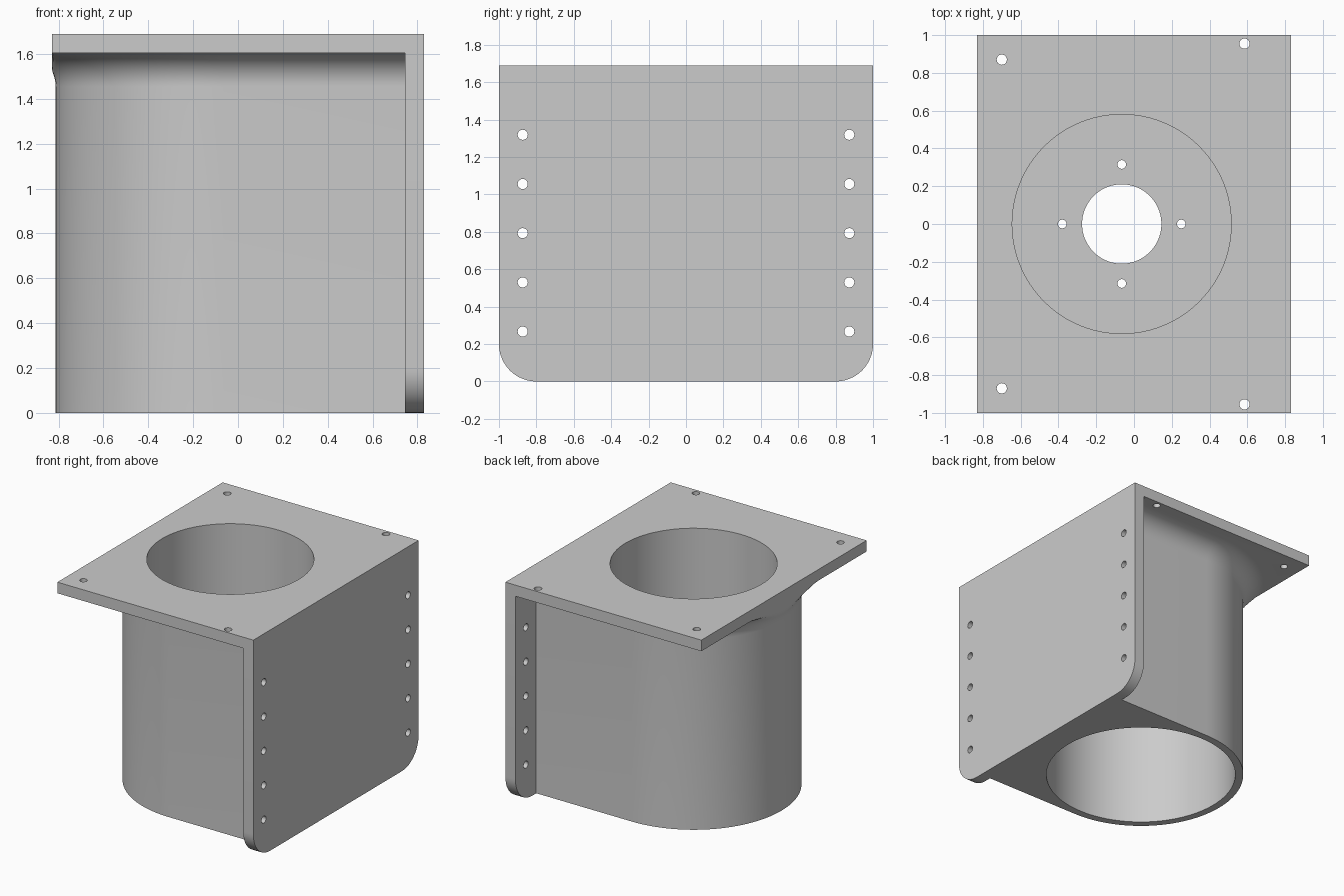
import bpy, bmesh, math
from mathutils import Matrix, Vector

cube = bpy.data.objects.get("Cube")
if cube:
    bpy.data.objects.remove(cube, do_unlink=True)

HX, HY, TOP = 0.83, 1.0, 1.69      # plate half sizes and total height
T = 0.085                          # plate thickness
CX, R = -0.065, 0.748              # barrel axis and outer radius
COVE = 0.15                        # fillet under the top plate
FLOOR_LOW, FLOOR_HIGH = 0.92, 1.0  # web inside the barrel
UNDER = TOP - T

grey = bpy.data.materials.new("light_grey")
grey.use_nodes = True
grey.diffuse_color = (0.6, 0.6, 0.6, 1)
grey.node_tree.nodes["Principled BSDF"].inputs["Base Color"].default_value = (0.6, 0.6, 0.6, 1)


def finish(name, bm):
    bmesh.ops.recalc_face_normals(bm, faces=bm.faces)
    mesh = bpy.data.meshes.new(name)
    bm.to_mesh(mesh)
    bm.free()
    mesh.materials.append(grey)
    obj = bpy.data.objects.new(name, mesh)
    bpy.context.collection.objects.link(obj)
    return obj


def loft(name, rings):
    """Skin closed rings of equal length and cap both ends."""
    bm = bmesh.new()
    loops = [[bm.verts.new(p) for p in ring] for ring in rings]
    n = len(loops[0])
    for a, b in zip(loops, loops[1:]):
        for i in range(n):
            j = (i + 1) % n
            bm.faces.new((a[i], a[j], b[j], b[i]))
    bm.faces.new(loops[0])
    bm.faces.new(loops[-1])
    return finish(name, bm)


def circle(radius, z, n=96):
    return [(CX + radius * math.cos(2 * math.pi * i / n),
             radius * math.sin(2 * math.pi * i / n), z) for i in range(n)]


def barrel_ring(z, grow):
    """D outline: half circle on the left, straight sides to the side plate."""
    r, n = R + grow, 64
    arc = [math.pi / 2 + math.pi * i / n for i in range(n + 1)]
    ring = [(max(CX + r * math.cos(a), -HX + 0.001), r * math.sin(a), z) for a in arc]
    return [(HX - 0.03, r, z)] + ring + [(HX - 0.03, -r, z)]


def apply_boolean(target, other, operation):
    mod = target.modifiers.new(operation.title(), 'BOOLEAN')
    mod.operation, mod.solver, mod.object = operation, 'EXACT', other
    bpy.context.view_layer.objects.active = target
    bpy.ops.object.modifier_apply(modifier=mod.name)
    bpy.data.objects.remove(other, do_unlink=True)


# Side plate with rounded lower corners, joined to the top plate
CORNER = 0.2
outline = [(HY, UNDER + 0.04), (-HY, UNDER + 0.04)]
for side, start in ((-1, math.pi), (1, 1.5 * math.pi)):
    for i in range(13):
        a = start + i * math.pi / 24
        outline.append((side * (HY - CORNER) + CORNER * math.cos(a),
                        CORNER + CORNER * math.sin(a)))
side_plate = loft("side_plate", [[(x, y, z) for y, z in outline] for x in (HX - T, HX)])
top_plate = loft("top_plate", [[(-HX, -HY, z), (HX, -HY, z), (HX, HY, z), (-HX, HY, z)]
                               for z in (UNDER, TOP)])

# Barrel flaring into the top plate
rings = [barrel_ring(0, 0)]
for i in range(13):
    a = i * math.pi / 24
    rings.append(barrel_ring(UNDER - COVE + COVE * math.sin(a), COVE * (1 - math.cos(a))))
rings.append(barrel_ring(UNDER + 0.03, COVE))
barrel = loft("barrel", rings)

bracket = top_plate
bracket.name = "mounting_bracket"
apply_boolean(bracket, side_plate, 'UNION')
apply_boolean(bracket, barrel, 'UNION')

# Stepped bore: wide below the web, narrow through it, medium above
bore = loft("bore_cutter", [circle(r, z) for r, z in (
    (0.69, -0.1), (0.69, FLOOR_LOW), (0.21, FLOOR_LOW),
    (0.21, FLOOR_HIGH), (0.58, FLOOR_HIGH), (0.58, TOP + 0.1))])
apply_boolean(bracket, bore, 'DIFFERENCE')

# Screw holes
bm = bmesh.new()


def hole(centre, radius, depth, sideways=False):
    turn = Matrix.Rotation(math.pi / 2, 4, 'Y') if sideways else Matrix()
    bmesh.ops.create_cone(bm, cap_ends=True, segments=24, radius1=radius, radius2=radius,
                          depth=depth, matrix=Matrix.Translation(Vector(centre)) @ turn)


for s in (-1, 1):
    hole((-0.70, s * 0.87, UNDER), 0.027, 0.3)
    hole((0.585, s * 0.955, UNDER), 0.027, 0.3)
    for k in range(5):
        hole((HX - T / 2, s * 0.873, 0.267 + k * 0.263), 0.027, 0.2, True)
    web = (FLOOR_LOW + FLOOR_HIGH) / 2
    hole((CX + s * 0.315, 0, web), 0.023, 0.2)
    hole((CX, s * 0.315, web), 0.023, 0.2)
apply_boolean(bracket, finish("hole_cutter", bm), 'DIFFERENCE')

bpy.ops.object.select_all(action='DESELECT')
bracket.select_set(True)
bpy.context.view_layer.objects.active = bracket
bpy.ops.object.shade_smooth_by_angle(angle=math.radians(30))
